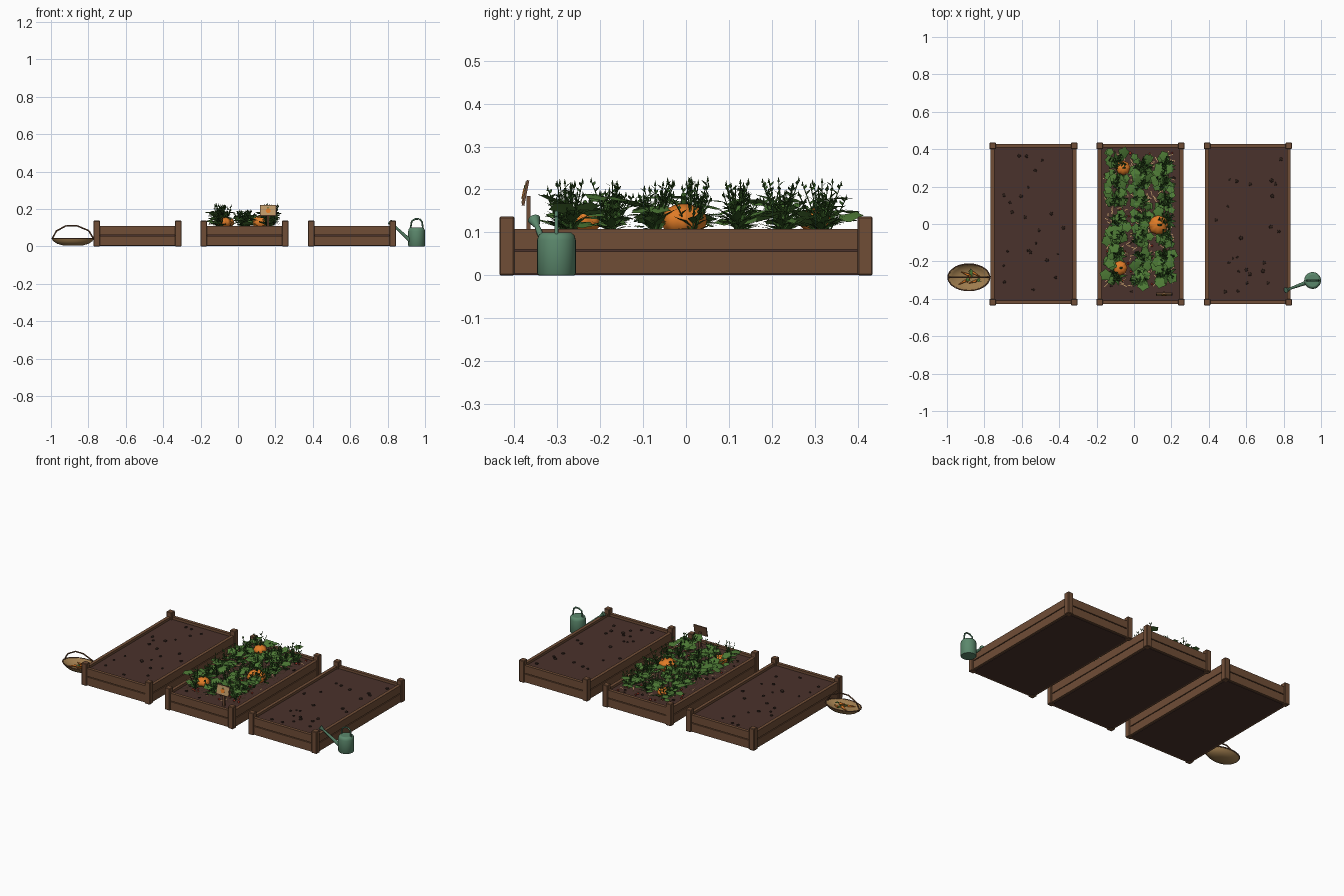
import bpy, bmesh, math, random
from mathutils import Vector, Matrix

random.seed(7)
R = random.uniform
if "Cube" in bpy.data.objects:
    bpy.data.objects.remove(bpy.data.objects["Cube"])


def material(name, *rgb):
    m = bpy.data.materials.new(name)
    m.use_nodes = True
    m.diffuse_color = (*rgb, 1)
    m.node_tree.nodes["Principled BSDF"].inputs["Base Color"].default_value = (*rgb, 1)
    return m


WOOD = material("brown wood", .16, .075, .037)
SOIL = material("soil", .068, .032, .025)
CLOD = material("dark soil", .032, .017, .012)
LEAF = material("leaf green", .075, .195, .036)
DEEP = material("deep green", .032, .095, .016)
ORANGE = material("pumpkin orange", .75, .2, .02)
TAN = material("basket tan", .34, .2, .075)
STRAW = material("pale straw", .52, .32, .14)
TEAL = material("can green", .105, .245, .15)
RED = material("fruit red", .42, .045, .025)


def finish(name, bm, mat, smooth=False):
    me = bpy.data.meshes.new(name)
    bm.to_mesh(me)
    bm.free()
    ob = bpy.data.objects.new(name, me)
    bpy.context.collection.objects.link(ob)
    me.materials.append(mat)
    if smooth:
        bpy.ops.object.select_all(action='DESELECT')
        ob.select_set(True)
        bpy.context.view_layer.objects.active = ob
        bpy.ops.object.shade_smooth_by_angle(angle=math.radians(50))
    return ob


def box(name, lo, hi, mat, bevel=0):
    bm = bmesh.new()
    lo, hi = Vector(lo), Vector(hi)
    bmesh.ops.create_cube(bm, size=1, matrix=Matrix.LocRotScale((lo + hi) / 2, None, hi - lo))
    if bevel:
        bmesh.ops.bevel(bm, geom=bm.edges[:], offset=bevel, segments=1, affect='EDGES')
    return finish(name, bm, mat)


def lathe(name, profile, centre, mat, segs=28, sy=1, rib=0):
    """Turn (radius, height) points about z, optionally squashed in y or ribbed."""
    bm = bmesh.new()
    rings = []
    for r, z in profile:
        ring = []
        for i in range(segs):
            a = math.tau * i / segs
            k = r * (1 + rib * math.cos(8 * a))
            ring.append(bm.verts.new(Vector(centre) + Vector((k * math.cos(a), k * sy * math.sin(a), z))))
        rings.append(ring)
    for a, b in zip(rings, rings[1:]):
        for i in range(segs):
            j = (i + 1) % segs
            bm.faces.new((a[i], a[j], b[j], b[i]))
    bm.faces.new(rings[0][::-1])
    bm.faces.new(rings[-1])
    return finish(name, bm, mat, smooth=True)


def add_rod(bm, a, b, r1, r2, segs=8):
    a, b = Vector(a), Vector(b)
    rot = (b - a).to_track_quat('Z', 'Y')
    bmesh.ops.create_cone(bm, cap_ends=True, segments=segs, radius1=r1, radius2=r2, depth=(b - a).length,
                          matrix=Matrix.LocRotScale((a + b) / 2, rot, None))


def rods(name, pts, r, mat, closed=False):
    bm = bmesh.new()
    pts = pts + pts[:1] if closed else pts
    for a, b in zip(pts, pts[1:]):
        add_rod(bm, a, b, r, r)
    return finish(name, bm, mat, smooth=True)


def add_blade(bm, base, yaw, pitch, length, width):
    """Pointed leaf folded along its midrib."""
    m = Matrix.Translation(base) @ Matrix.Rotation(yaw, 4, 'Z') @ Matrix.Rotation(-pitch, 4, 'Y')
    base_v, mid, tip, left, right = [bm.verts.new(m @ Vector(p)) for p in (
        (0, 0, 0), (length * .55, 0, 0), (length, 0, -length * .08),
        (length * .45, width, width * .2), (length * .45, -width, width * .2))]
    for f in ((base_v, mid, left), (mid, tip, left), (base_v, right, mid), (mid, right, tip)):
        bm.faces.new(f)


def add_lobed(bm, centre, size):
    """Broad lobed leaf, facing mostly upward."""
    m = Matrix.Translation(centre) @ Matrix.Rotation(R(0, 6.3), 4, 'Z') @ Matrix.Rotation(R(-.45, .45), 4, 'Y')
    hub = bm.verts.new(m @ Vector((0, 0, size * .12)))
    rim = []
    for i in range(10):
        r, a = size * (.75 if i % 2 else 1), math.tau * i / 10
        rim.append(bm.verts.new(m @ Vector((r * math.cos(a), r * math.sin(a), 0))))
    for i in range(10):
        bm.faces.new((hub, rim[i], rim[(i + 1) % 10]))


# Three raised beds: posts, paired planks, soil and clods
HX, HY, POST, TOP = .235, .435, .035, .093
for side, cx in (("right", -.537), ("middle", .035), ("left", .609)):
    for sx in (-1, 1):
        for sy in (-1, 1):
            x, y = cx + sx * (HX - POST / 2), sy * (HY - POST / 2)
            box(side + "_bed_post", (x - POST / 2, y - POST / 2, 0), (x + POST / 2, y + POST / 2, .137), WOOD, .003)
    for z0, z1 in ((.004, .055), (.06, .108)):
        for s in (-1, 1):
            x, y = cx + s * (HX - .016), s * (HY - .016)
            box(side + "_bed_side_plank", (x - .01, -.402, z0), (x + .01, .402, z1), WOOD)
            box(side + "_bed_end_plank", (cx - .202, y - .01, z0), (cx + .202, y + .01, z1), WOOD)
    box(side + "_bed_soil", (cx - HX + .02, -HY + .02, .001), (cx + HX - .02, HY - .02, TOP), SOIL)
    bm = bmesh.new()
    for i in range(24):
        s = R(.007, .012)
        pos = (cx + R(-.18, .18), R(-.38, .38), TOP + .002)
        bmesh.ops.create_icosphere(bm, subdivisions=1, radius=s, matrix=Matrix.LocRotScale(pos, None, (1, 1, .6)))
    finish(side + "_bed_clods", bm, CLOD)

# Flat straw mulch and small fallen fruit in the planted bed
bm = bmesh.new()
for i in range(300):
    pos = (R(-.155, .215), R(-.33, .385), TOP + R(.003, .009))
    m = Matrix.Translation(pos) @ Matrix.Rotation(R(0, math.tau), 4, 'Z') @ Matrix.Diagonal((R(.008, .015), .0021, 1, 1))
    bmesh.ops.create_grid(bm, x_segments=1, y_segments=1, size=1, matrix=m)
finish("straw_mulch", bm, STRAW)
bm = bmesh.new()
for i in range(55):
    pos = (R(-.155, .215), R(-.33, .385), TOP + .006)
    bmesh.ops.create_icosphere(bm, subdivisions=2, radius=R(.005, .007), matrix=Matrix.Translation(pos))
finish("small_fruit", bm, RED, smooth=True)

# Pumpkin places, kept clear of the leaves above them
PUMPKINS = ((.13, -.005, .128, .052), (-.075, -.235, .128, .038), (-.058, .3, .128, .037))


def over_pumpkin(p):
    return any((p.x - x) ** 2 + (p.y - y) ** 2 < (r * 1.15) ** 2 for x, y, z, r in PUMPKINS)


# Leafy plants in three columns, the middle one lower
spires, blades, broad = bmesh.new(), bmesh.new(), bmesh.new()
for row in range(7):
    for col, tall in ((-.09, 1), (.04, .75), (.165, 1)):
        base = Vector((col + R(-.012, .012), -.28 + row * .1 + R(-.012, .012), TOP))
        for i in range(9):
            a, lean, h = R(0, math.tau), R(.01, .055), R(.075, .13) * tall
            tip = base + Vector((lean * math.cos(a), lean * math.sin(a), h))
            add_rod(spires, base, tip, .0022, .0012, 3)
            for k in range(6):
                add_blade(spires, base.lerp(tip, .4 + k * .1), a + k * 2.2, .75, .02, .0045)
            add_rod(spires, tip - Vector((0, 0, .004)), tip + Vector((0, 0, .009)), .003, 0, 4)
        for i in range(11):
            add_blade(blades, base + Vector((0, 0, R(.005, .03))), i * .571 + R(-.2, .2),
                      R(.2, .75), R(.05, .07), .011)
        for i in range(9):
            p = base + Vector((R(-.06, .05), R(-.05, .055), R(.025, .09) * tall))
            if not over_pumpkin(p):
                add_lobed(broad, p, R(.02, .036))
finish("plant_spires", spires, DEEP)
finish("spreading_blades", blades, DEEP, smooth=True)
finish("broad_leaves", broad, LEAF, smooth=True)

# Ribbed pumpkins with stalks
for x, y, z, r in PUMPKINS:
    prof = [(r * math.sin(t), -r * .75 * math.cos(t)) for t in [.15 + i * .284 for i in range(11)]]
    lathe("pumpkin", prof, (x, y, z), ORANGE, 48, rib=.035)
    rods("pumpkin_stalk", [(x, y, z + r * .6), (x + r * .1, y, z + r), (x + r * .3, y, z + r * 1.15)], r * .12, DEEP)

# Tilted garden sign with a painted pumpkin
box("sign_post", (.155, -.372, .08), (.167, -.362, .185), WOOD)
tilt = Matrix.Translation((.161, -.374, .192)) @ Matrix.Rotation(-.2, 4, 'X')
for name, size, y, z, mat in (("sign_frame", (.088, .006, .06), 0, 0, WOOD),
                              ("sign_board", (.08, .004, .052), -.003, 0, STRAW),
                              ("sign_stalk", (.005, .002, .01), -.0055, .013, DEEP)):
    bm = bmesh.new()
    bmesh.ops.create_cube(bm, size=1, matrix=tilt @ Matrix.LocRotScale((0, y, z), None, size))
    finish(name, bm, mat)
bm = bmesh.new()
disc = tilt @ Matrix.Translation((0, -.006, -.003)) @ Matrix.Rotation(math.pi / 2, 4, 'X')
bmesh.ops.create_cone(bm, cap_ends=True, segments=12, radius1=.013, radius2=.013, depth=.002, matrix=disc)
finish("sign_pumpkin", bm, ORANGE)

# Oval harvest basket with rim, arched handle and carrots
bx, by = -.883, -.285
lathe("basket_bowl", [(.05, .004), (.085, .014), (.105, .028), (.113, .042), (.108, .042), (.09, .026), (.05, .016)],
      (bx, by, 0), TAN, 28, sy=.63)
ring = [(bx + .112 * math.cos(i * math.tau / 28), by + .071 * math.sin(i * math.tau / 28), .042) for i in range(28)]
rods("basket_rim", ring, .0035, WOOD, closed=True)
arch = [(-.11, .042), (-.088, .082), (-.035, .111), (.02, .111), (.085, .084), (.11, .042)]
rods("basket_handle", [(bx + x, by, z) for x, z in arch], .004, WOOD)
carrots, tops = bmesh.new(), bmesh.new()
for x, y, a in ((-.035, -.028, .5), (.02, -.025, .3), (.04, .015, 2.6), (-.02, .02, -.4), (.0, -.008, 1.2)):
    p, d = Vector((bx + x, by + y, .032)), Vector((math.cos(a), math.sin(a), .1)) * .022
    add_rod(carrots, p - d, p + d, .002, .0075, 10)
    for k in (-.4, 0, .4):
        add_blade(tops, p + d, a + k, .25, .026, .005)
finish("carrots", carrots, ORANGE, smooth=True)
finish("carrot_tops", tops, LEAF, smooth=True)

# Watering can: body, hoop handle, spout and rose
wx, wy = .955, -.302
lathe("can_body", [(.042, 0), (.045, .004), (.045, .082), (.042, .093), (.034, .1), (.03, .1)], (wx, wy, 0), TEAL, 28)
hoop = [(-.033, .095), (-.026, .135), (-.008, .146), (.014, .147), (.028, .135), (.034, .095)]
rods("can_handle", [(wx + x, wy, z) for x, z in hoop], .0045, TEAL)
foot, neck, lip = Vector((.92, -.314, .03)), Vector((.83, -.347, .114)), Vector((.812, -.354, .13))
bm = bmesh.new()
add_rod(bm, foot, neck, .011, .006, 12)
add_rod(bm, neck, lip, .006, .015, 12)
finish("can_spout", bm, TEAL, smooth=True)
